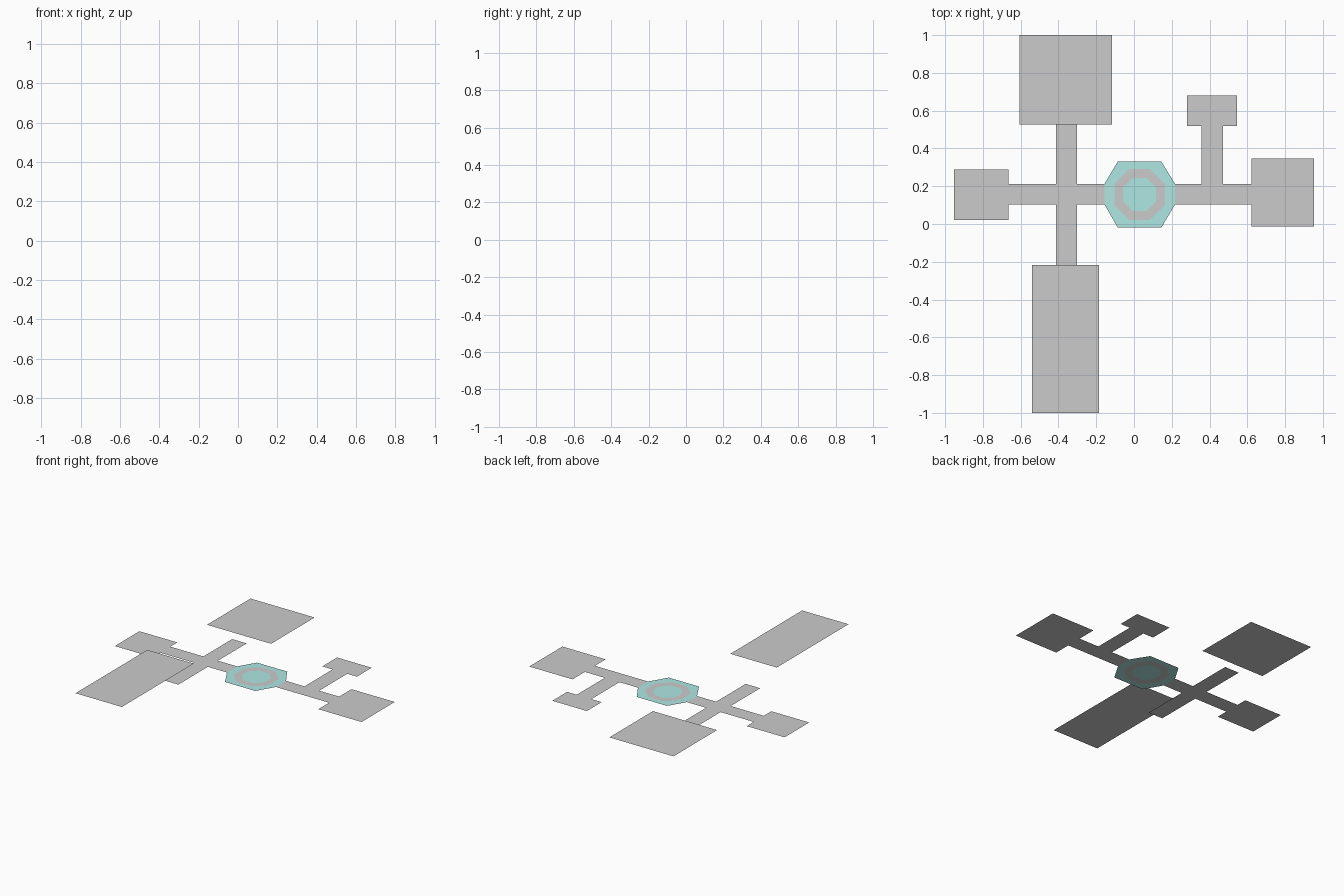
import bpy
import math

if "Cube" in bpy.data.objects:
    bpy.data.objects.remove(bpy.data.objects["Cube"])

teal = bpy.data.materials.new("teal")
teal.diffuse_color = (0.42, 0.8, 0.77, 1)
teal.use_nodes = True
teal.node_tree.nodes["Principled BSDF"].inputs["Base Color"].default_value = teal.diffuse_color
grey = bpy.data.materials.new("pale_grey")
grey.diffuse_color = (0.8, 0.8, 0.8, 1)
grey.use_nodes = True
grey.node_tree.nodes["Principled BSDF"].inputs["Base Color"].default_value = grey.diffuse_color


def sheet(name, verts, faces, mats=(), slots=()):
    mesh = bpy.data.meshes.new(name)
    mesh.from_pydata(verts, [], faces)
    for m in mats:
        mesh.materials.append(m)
    for poly, slot in zip(mesh.polygons, slots):
        poly.material_index = slot
    obj = bpy.data.objects.new(name, mesh)
    bpy.context.collection.objects.link(obj)
    return obj


def outline(name, pts, z=0.0):
    return sheet(name, [(x, y, z) for x, y in pts], [list(range(len(pts)))])


def room(name, x0, x1, y0, y1, z=0.0):
    return outline(name, [(x0, y0), (x1, y0), (x1, y1), (x0, y1)], z)


# Rooms: two of them float above the main floor
room("left_room", -0.954, -0.665, 0.021, 0.289)
room("right_room", 0.622, 0.952, -0.014, 0.347)
room("small_back_room", 0.28, 0.544, 0.518, 0.679)
room("raised_back_room", -0.605, -0.116, 0.526, 1.0, 0.047)
room("raised_front_room", -0.539, -0.185, -1.0, -0.218, 0.176)

# Corridors: a cross on the left, a tee on the right
lo, hi = 0.103, 0.213
outline("cross_corridor", [
    (-0.665, lo), (-0.413, lo), (-0.413, -0.218), (-0.302, -0.218),
    (-0.302, lo), (-0.156, lo), (-0.156, hi), (-0.302, hi),
    (-0.302, 0.526), (-0.413, 0.526), (-0.413, hi), (-0.665, hi)])
outline("tee_corridor", [
    (0.217, lo), (0.622, lo), (0.622, hi), (0.47, hi),
    (0.47, 0.518), (0.358, 0.518), (0.358, hi), (0.217, hi)])

# Octagonal hub: teal rim, grey band, teal centre
cx, cy = 0.03, 0.156
rim = [(0.217, hi), (0.145, 0.33), (-0.086, 0.33), (-0.156, hi),
       (-0.156, lo), (-0.086, -0.019), (0.145, -0.019), (0.217, lo)]
verts = [(x, y, 0) for x, y in rim]
for r in (0.145, 0.095):
    for i in range(8):
        a = math.radians(22.5 + 45 * i)
        verts.append((cx + r * math.cos(a), cy + r * math.sin(a), 0))
faces, slots = [], []
for ring in range(2):
    for i in range(8):
        a, b = ring * 8 + i, ring * 8 + (i + 1) % 8
        faces.append((a, b, b + 8, a + 8))
        slots.append(ring)
faces.append(list(range(16, 24)))
slots.append(0)
sheet("octagon_hub", verts, faces, (teal, grey), slots)
